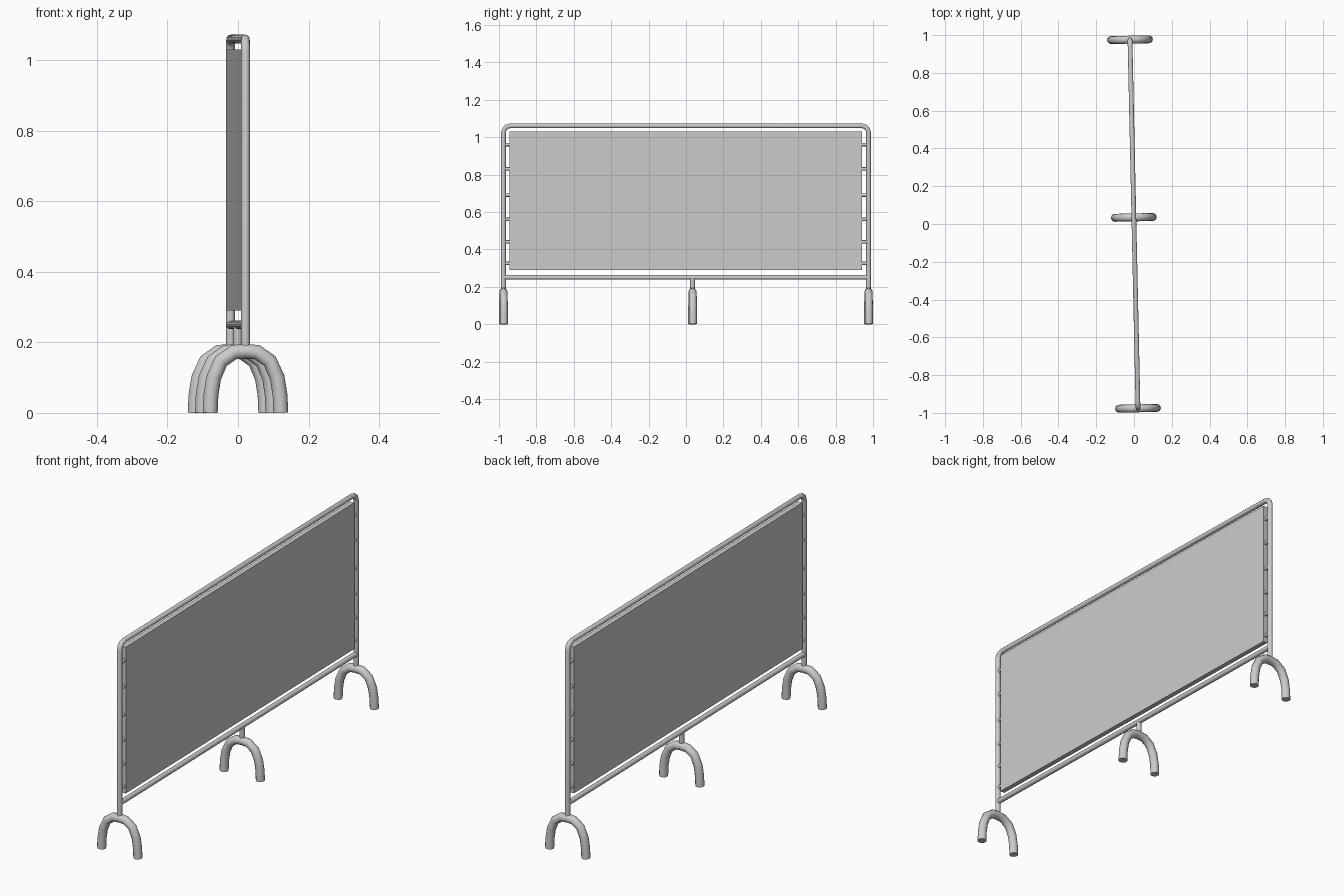
import bpy
import math

if "Cube" in bpy.data.objects:
    bpy.data.objects.remove(bpy.data.objects["Cube"])

YAW = math.radians(1.25)   # the whole barrier stands slightly skewed
END = 0.976                # y of the end posts
TOP = 1.06                 # z of the top rail
TUBE = 0.0125              # frame tube radius


def finish(obj):
    obj.rotation_euler.z = YAW
    bpy.ops.object.select_all(action='DESELECT')
    obj.select_set(True)
    bpy.context.view_layer.objects.active = obj
    return obj


def tube(name, points, radius):
    """Round capped tube along a polyline."""
    curve = bpy.data.curves.new(name, 'CURVE')
    curve.dimensions = '3D'
    curve.bevel_depth = radius
    curve.bevel_resolution = 4
    curve.use_fill_caps = True
    spline = curve.splines.new('POLY')
    spline.points.add(len(points) - 1)
    for p, co in zip(spline.points, points):
        p.co = (*co, 1)
    obj = bpy.data.objects.new(name, curve)
    bpy.context.collection.objects.link(obj)
    finish(obj)
    bpy.ops.object.convert(target='MESH')
    obj = bpy.context.view_layer.objects.active
    bpy.ops.object.shade_smooth_by_angle(angle=math.radians(40))
    return obj


# Outer frame: two posts and the top rail with rounded corners
R = 0.035
corner = [(END - R + R * math.cos(a), TOP - R + R * math.sin(a))
          for a in (math.radians(d) for d in (0, 30, 60, 90))]
half = [(END, 0.18)] + corner
path = [(0, -y, z) for y, z in half] + [(0, y, z) for y, z in reversed(half)]
tube("outer_frame", path, TUBE)

# Bottom rail
tube("bottom_rail", [(0, -END, 0.25), (0, END, 0.25)], TUBE)

# Thin horizontal bars, showing at both ends of the panel
for i, z in enumerate((0.325, 0.44, 0.56, 0.69, 0.83, 0.96)):
    tube(f"thin_bar_{i + 1}", [(0, -END, z), (0, END, z)], 0.009)

# Flat cover panel
bpy.ops.mesh.primitive_cube_add(size=1)
panel = bpy.context.object
panel.name = "cover_panel"
panel.location = (0, -0.001, 0.66)
panel.scale = (0.024, 1.886, 0.74)
finish(panel)

# Short post above the middle foot
MID = 0.035
tube("middle_post", [(0, MID, 0.18), (0, MID, 0.25)], TUBE)

# Arched feet
side = [(0.1, 0), (0.098, 0.05), (0.09, 0.10), (0.069, 0.147), (0.033, 0.172)]
arch = [(-x, z) for x, z in side] + [(0, 0.175)] + [(x, z) for x, z in reversed(side)]
for name, y in (("front_foot", -END), ("middle_foot", MID), ("back_foot", END)):
    tube(name, [(x, y, z) for x, z in arch], 0.021)
